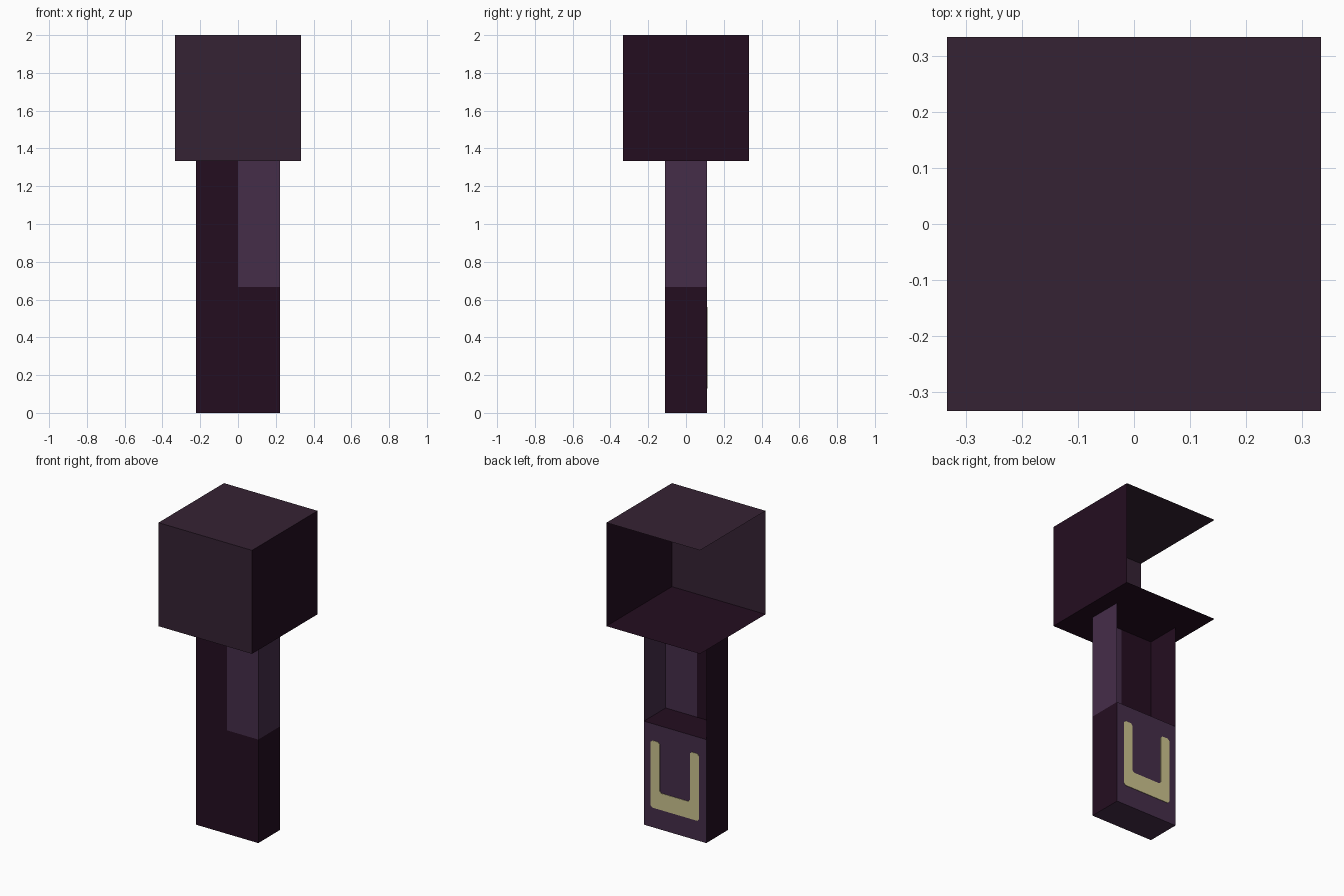
import bpy
import bmesh
from mathutils import Vector

cube = bpy.data.objects.get("Cube")
if cube:
    bpy.data.objects.remove(cube, do_unlink=True)


def material(name, rgb):
    """Flat material from 0-255 sRGB values."""
    lin = [((c / 255 + 0.055) / 1.055) ** 2.4 if c > 10 else c / 255 / 12.92 for c in rgb]
    mat = bpy.data.materials.new(name)
    mat.use_nodes = True
    mat.diffuse_color = (*lin, 1)
    bsdf = mat.node_tree.nodes["Principled BSDF"]
    bsdf.inputs["Base Color"].default_value = (*lin, 1)
    bsdf.inputs["Roughness"].default_value = 0.9
    return mat


DARK = material("dark plum", (36, 13, 32))
MID = material("muted plum", (53, 34, 51))
LIGHT = material("light purple", (69, 45, 73))
CREAM = material("pale yellow", (204, 196, 143))

DIRECTIONS = {
    "left": (1, 0, 0), "right": (-1, 0, 0),
    "front": (0, -1, 0), "back": (0, 1, 0),
    "top": (0, 0, 1), "bottom": (0, 0, -1),
}


def finish(name, bm, mats):
    mesh = bpy.data.meshes.new(name)
    bm.to_mesh(mesh)
    bm.free()
    for m in mats:
        mesh.materials.append(m)
    obj = bpy.data.objects.new(name, mesh)
    bpy.context.collection.objects.link(obj)
    return obj


def box(name, lo, hi, sides):
    """Box that keeps only the listed sides, each with its own material."""
    bm = bmesh.new()
    bmesh.ops.create_cube(bm, size=1)
    lo, hi = Vector(lo), Vector(hi)
    bmesh.ops.scale(bm, vec=hi - lo, verts=bm.verts)
    bmesh.ops.translate(bm, vec=(lo + hi) / 2, verts=bm.verts)
    bm.normal_update()
    mats = list(dict.fromkeys(sides.values()))
    unused = []
    for face in bm.faces:
        side = max(DIRECTIONS, key=lambda d: face.normal.dot(Vector(DIRECTIONS[d])))
        if side in sides:
            face.material_index = mats.index(sides[side])
        else:
            unused.append(face)
    bmesh.ops.delete(bm, geom=unused, context="FACES")
    return finish(name, bm, mats)


U = 2 / 3       # height of each storey
W, D = U / 3, U / 6    # half width and half depth of the column

# Head: a cube open at the back and on its right
box("head", (-U / 2, -U / 2, 2 * U), (U / 2, U / 2, 3 * U),
    {"front": MID, "top": MID, "left": DARK, "bottom": DARK})

# Upper column: two wall corners, open at the back
box("upper_column_right", (-W, -D, U), (0, D, 2 * U), {"front": DARK, "right": DARK})
box("upper_column_left", (0, -D, U), (W, D, 2 * U), {"front": LIGHT, "left": LIGHT})

# Lower column: closed block
box("lower_column", (-W, -D, 0), (W, D, U),
    {"front": DARK, "left": DARK, "right": DARK, "top": DARK,
     "back": LIGHT, "bottom": LIGHT})

# Pale bracket plate on the back of the lower column, half outline mirrored
c = 0.012
half = [(0.108, 0.236 + c), (0.108, 0.56 - c), (0.108 + c, 0.56), (0.172 - c, 0.56),
        (0.172, 0.56 - c), (0.172, 0.128 + c), (0.172 - c, 0.128)]
half.insert(0, (0.108 - c, 0.236))
outline = half + [(-x, z) for x, z in reversed(half)]
bm = bmesh.new()
plate = bm.faces.new([bm.verts.new((x, D + 0.001, z)) for x, z in outline])
ext = bmesh.ops.extrude_face_region(bm, geom=[plate])
bmesh.ops.translate(bm, vec=(0, 0.003, 0),
                    verts=[g for g in ext["geom"] if isinstance(g, bmesh.types.BMVert)])
bmesh.ops.recalc_face_normals(bm, faces=bm.faces)
finish("back_bracket_plate", bm, [CREAM])
